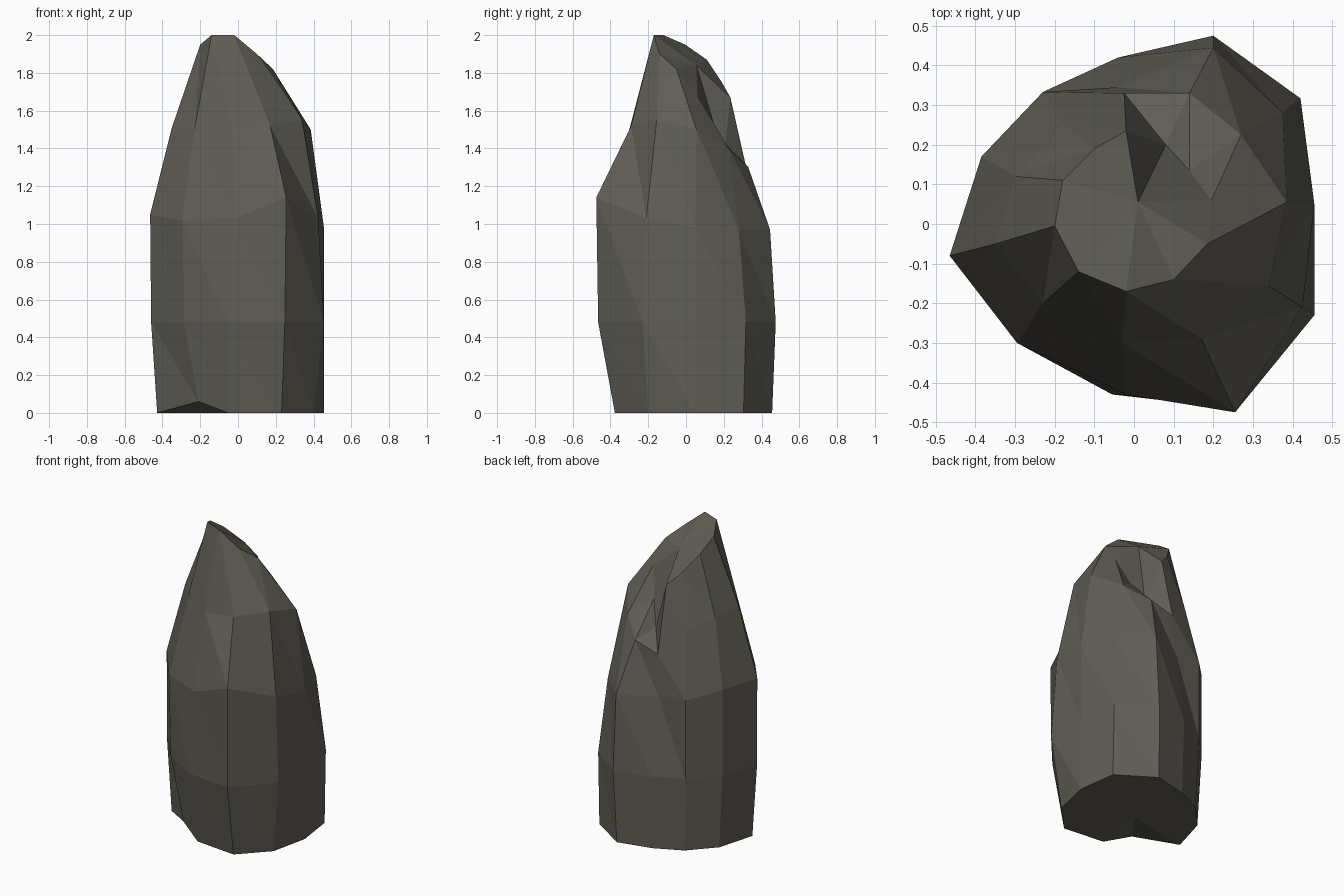
import bpy, bmesh

if "Cube" in bpy.data.objects:
    bpy.data.objects.remove(bpy.data.objects["Cube"])

# Widest outline of the rock (x, y), counter-clockwise from the left corner
OUTLINE = [(-.46, -.085), (-.285, -.295), (-.055, -.43), (.248, -.465),
           (.455, -.23), (.455, .05), (.42, .317), (.2, .475),
           (-.04, .42), (-.23, .333), (-.385, .17)]

# Ground ring: the outline tucked in, mostly at the front
base = [(x * (1.0 if x > .4 else .93), y * (.81 if y < -.2 else .96), 0)
        for x, y in OUTLINE]
base[1] = (-.21, -.27, .06)        # chipped bottom corner
base[4] = (.40, -.20, 0)

# Low ring
low = [(x, y, .48) for x, y in OUTLINE]

# Waist ring: the outline again with a few pulled corners at uneven heights
WAIST_Z = [1.05, 1.02, 1.03, 1.14, 1.03, .98, .97, .97, .98, 1.0, 1.05]
PULLED = {0: (-.465, -.08), 1: (-.295, -.30), 2: (-.02, -.43), 3: (.255, -.475),
          4: (.425, -.21), 6: (.375, .28), 7: (.2, .445), 8: (-.04, .345)}
waist = [(*PULLED.get(i, OUTLINE[i]), z) for i, z in enumerate(WAIST_Z)]

# Shoulder ring
shoulder = [(-.35, -.05, 1.51), (-.23, -.20, 1.5), (-.03, -.30, 1.5), (.17, -.29, 1.52),
            (.34, -.155, 1.55), (.385, .055, 1.5), (.27, .225, 1.4), (.14, .33, 1.3),
            (-.025, .33, 1.25), (-.18, .25, 1.42), (-.30, .12, 1.48)]

# Crown ring, dropping into a cleft at the back
crown = [(-.2, -.005, 1.95), (-.14, -.12, 2), (-.02, -.17, 2), (.10, -.14, 1.9),
         (.185, -.05, 1.82), (.195, .06, 1.68), (.14, .135, 1.5), (.08, .2, 1.35),
         (-.02, .235, 1.67), (-.10, .19, 1.75), (-.18, .11, 1.87)]

bm = bmesh.new()
rings = [[bm.verts.new(p) for p in ring] for ring in (base, low, waist, shoulder, crown)]
n = len(OUTLINE)

# Sides, each quad split into flat triangles
for a, b in zip(rings, rings[1:]):
    for i in range(n):
        j = (i + 1) % n
        bm.faces.new((a[i], a[j], b[i]))
        bm.faces.new((a[j], b[j], b[i]))

# Sloping top and flat underside
apex = bm.verts.new((.01, .055, 1.84))
foot = bm.verts.new((0, 0, 0))
for i in range(n):
    j = (i + 1) % n
    bm.faces.new((rings[-1][i], rings[-1][j], apex))
    bm.faces.new((rings[0][j], rings[0][i], foot))
bmesh.ops.recalc_face_normals(bm, faces=bm.faces)

mesh = bpy.data.meshes.new("rock")
bm.to_mesh(mesh)
bm.free()

stone = bpy.data.materials.new("dark grey stone")
stone.diffuse_color = (.115, .11, .09, 1)
stone.use_nodes = True
stone.node_tree.nodes["Principled BSDF"].inputs["Base Color"].default_value = stone.diffuse_color
mesh.materials.append(stone)
bpy.context.collection.objects.link(bpy.data.objects.new("rock", mesh))
